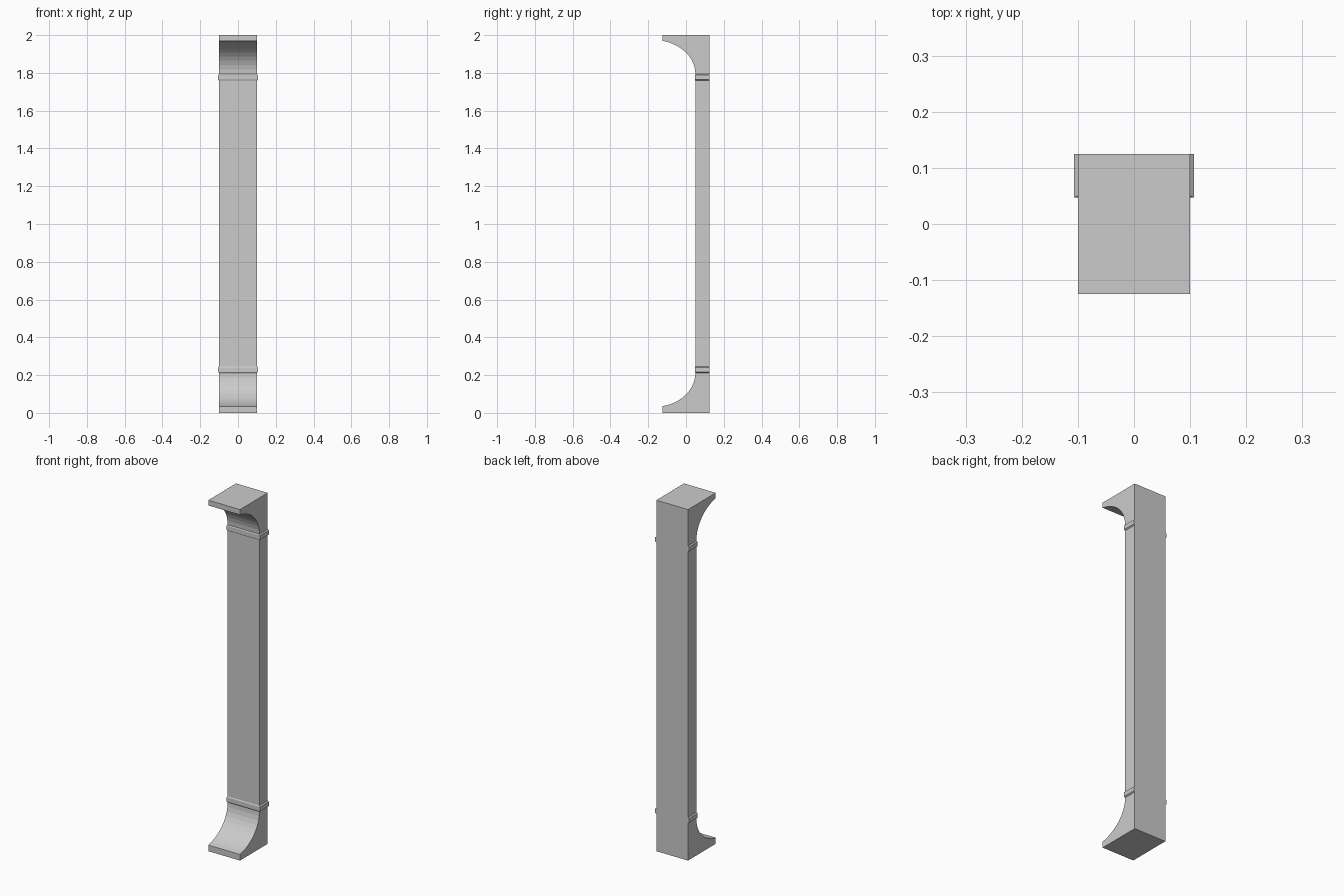
import bpy, bmesh
from math import sin, cos, radians

if "Cube" in bpy.data.objects:
    bpy.data.objects.remove(bpy.data.objects["Cube"])

HALF_W, BACK, SHAFT_Y, TIP_Y = 0.1, 0.125, 0.05, -0.125


def finish(name, bm):
    bmesh.ops.recalc_face_normals(bm, faces=bm.faces)
    mesh = bpy.data.meshes.new(name)
    bm.to_mesh(mesh)
    bm.free()
    obj = bpy.data.objects.new(name, mesh)
    bpy.context.collection.objects.link(obj)
    return obj


def cove(lip_z, end_z, steps=10, start=78):
    """Concave arc (y, z) from the lip tip to the shaft face."""
    a0 = radians(start)
    points = []
    for i in range(steps + 1):
        a = a0 * (1 - i / steps)
        y = TIP_Y + (SHAFT_Y - TIP_Y) * (cos(a) - cos(a0)) / (1 - cos(a0))
        z = end_z + (lip_z - end_z) * sin(a) / sin(a0)
        points.append((y, z))
    return points


# Pilaster body: side profile with flared foot and head, extruded across x
profile = [(BACK, 0), (TIP_Y, 0)]
profile += cove(0.035, 0.212)
profile += reversed(cove(1.97, 1.793))
profile += [(TIP_Y, 2), (BACK, 2)]
bm = bmesh.new()
face = bm.faces.new([bm.verts.new((-HALF_W, y, z)) for y, z in profile])
ext = bmesh.ops.extrude_face_region(bm, geom=[face])
bmesh.ops.translate(bm, vec=(2 * HALF_W, 0, 0),
                    verts=[v for v in ext["geom"] if isinstance(v, bmesh.types.BMVert)])
finish("pilaster_body", bm)


# Raised bands: rings that swell from the shaft, flush at the back
def band(name, z0, z1, side=0.0065, front=0.003, chamfer=0.005):
    bm = bmesh.new()
    rings = []
    for z, k in ((z0, 0), (z0 + chamfer, 1), (z1 - chamfer, 1), (z1, 0)):
        x, y = HALF_W + side * k, SHAFT_Y - front * k
        rings.append([bm.verts.new(c) for c in
                      ((-x, y, z), (x, y, z), (x, BACK, z), (-x, BACK, z))])
    for low, high in zip(rings, rings[1:]):
        for i in range(4):
            j = (i + 1) % 4
            bm.faces.new((low[i], low[j], high[j], high[i]))
    bm.faces.new(rings[0])
    bm.faces.new(rings[-1])
    finish(name, bm)


band("lower_band", 0.212, 0.246)
band("upper_band", 1.759, 1.793)
